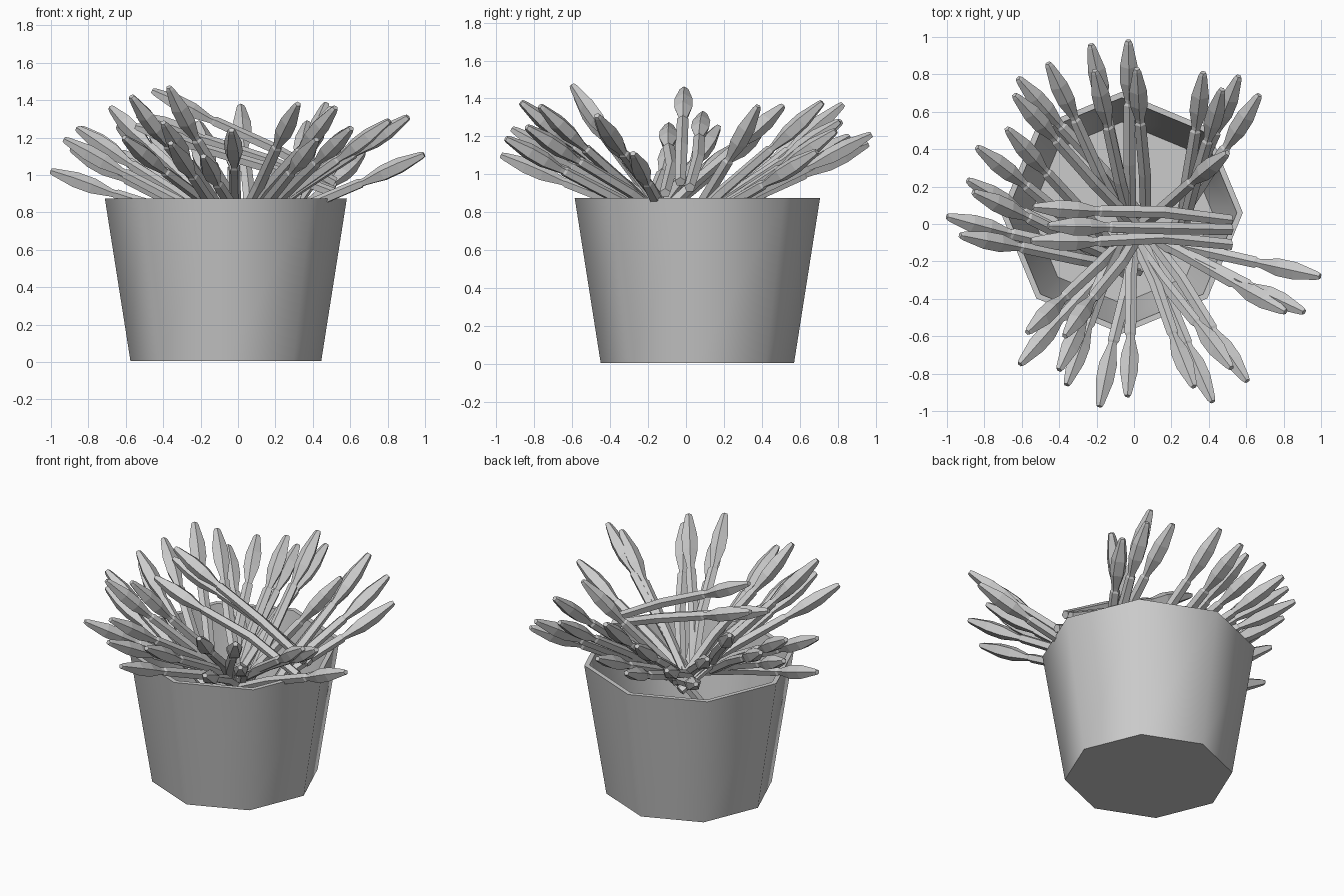
import bpy, bmesh, math, random
from mathutils import Vector

if "Cube" in bpy.data.objects:
    bpy.data.objects.remove(bpy.data.objects["Cube"])

random.seed(4)
CX, CY = -0.065, 0.06


def finish(bm, name):
    bmesh.ops.recalc_face_normals(bm, faces=bm.faces)
    me = bpy.data.meshes.new(name)
    bm.to_mesh(me)
    bm.free()
    ob = bpy.data.objects.new(name, me)
    bpy.context.collection.objects.link(ob)
    return ob


def loft(bm, rings):
    # bridge equal-sized rings of points and cap both ends
    vs = [[bm.verts.new(p) for p in r] for r in rings]
    n = len(vs[0])
    for a, b in zip(vs, vs[1:]):
        for i in range(n):
            j = (i + 1) % n
            bm.faces.new((a[i], a[j], b[j], b[i]))
    bm.faces.new(vs[0][::-1])
    bm.faces.new(vs[-1])


# octagonal tapered pot: outside, rim, inside, floor
bm = bmesh.new()
profile = [(0.51, 0.005), (0.647, 0.875), (0.615, 0.875), (0.485, 0.015)]
loft(bm, [[(CX + r * math.cos(i * math.pi / 4), CY + r * math.sin(i * math.pi / 4), z)
           for i in range(8)] for r, z in profile])
pot = finish(bm, "pot")
bpy.context.view_layer.objects.active = pot
pot.select_set(True)
bpy.ops.object.shade_smooth_by_angle(angle=math.radians(50))
pot.select_set(False)


# one frond: stem with a slight bend, narrow neck, long paddle tip
SECTIONS = [(0.0, 0.030), (0.35, 0.034), (0.66, 0.032), (0.67, 0.024),
            (0.69, 0.026), (0.78, 0.050), (0.87, 0.050), (0.985, 0.024), (1.0, 0.017)]


def frond(name, base, tip, sway=0.0):
    base, tip = Vector(base), Vector(tip)
    d = (tip - base).normalized()
    side = d.cross(Vector((0, 0, 1))).normalized()
    up = side.cross(d)
    bm = bmesh.new()
    rings = []
    for t, r in SECTIONS:
        bend = math.sin(math.pi * min(t / 0.7, 1.0))
        c = base.lerp(tip, t) + up * (0.015 * bend) + side * (sway * bend)
        rings.append([c + side * (r * math.cos(a)) + up * (r * 0.9 * math.sin(a))
                      for a in (math.pi / 2 + k * math.tau / 5 for k in range(5))])
    loft(bm, rings)
    return finish(bm, name)


# clusters of fronds: shared root point, then the tips
CLUSTERS = {
    "back": ((0.02, -0.02, 0.66), [
        (-0.23, 0.96, 1.16), (-0.03, 0.98, 1.21), (0.015, 0.83, 1.37), (-0.21, 0.82, 1.28),
        (-0.46, 0.86, 1.20), (-0.62, 0.78, 1.12), (-0.64, 0.69, 1.26), (0.50, 0.38, 1.36)]),
    "left": ((0.0, -0.25, 0.64), [
        (-0.68, 0.51, 1.36), (-0.84, 0.41, 1.25), (-0.89, 0.235, 1.14),
        (-0.86, 0.17, 1.25), (-1.0, 0.04, 1.02), (-0.93, -0.06, 1.19)]),
    "back_right": ((0.25, -0.06, 0.66), [
        (0.37, 0.81, 1.28), (0.56, 0.79, 1.23), (0.67, 0.69, 1.12), (0.47, 0.72, 1.38)]),
    "right": ((0.02, -0.05, 0.68), [
        (0.995, -0.28, 1.11), (0.91, -0.47, 1.31), (0.81, -0.47, 1.29)]),
    "front": ((0.0, 0.0, 0.66), [
        (0.605, -0.84, 1.25), (0.52, -0.77, 1.36), (0.42, -0.95, 1.19), (0.32, -0.87, 1.38),
        (-0.035, -0.92, 1.24), (-0.185, -0.975, 1.10), (-0.36, -0.86, 1.17),
        (-0.40, -0.78, 1.28), (-0.61, -0.75, 1.20), (-0.57, -0.58, 1.42), (-0.37, -0.60, 1.47)]),
}
for cluster, (root, tips) in CLUSTERS.items():
    for i, tip in enumerate(tips):
        tip = Vector(tip)
        r = Vector(root) + Vector((random.uniform(-0.05, 0.05), random.uniform(-0.05, 0.05), 0))
        frond(f"{cluster}_frond_{i + 1}", tip + (r - tip).normalized() * 1.13, tip,
              random.uniform(-0.02, 0.02))

# long fronds leaning across the pot from right to left
ACROSS = [((0.52, 0.02, 0.93), (-0.54, 0.09, 1.32), 0.02),
          ((0.52, -0.03, 0.96), (-0.46, -0.01, 1.45), 0.0),
          ((0.52, -0.11, 0.90), (-0.55, -0.09, 1.26), 0.03)]
for i, (a, b, s) in enumerate(ACROSS):
    frond(f"leaning_frond_{i + 1}", a, b, s)
